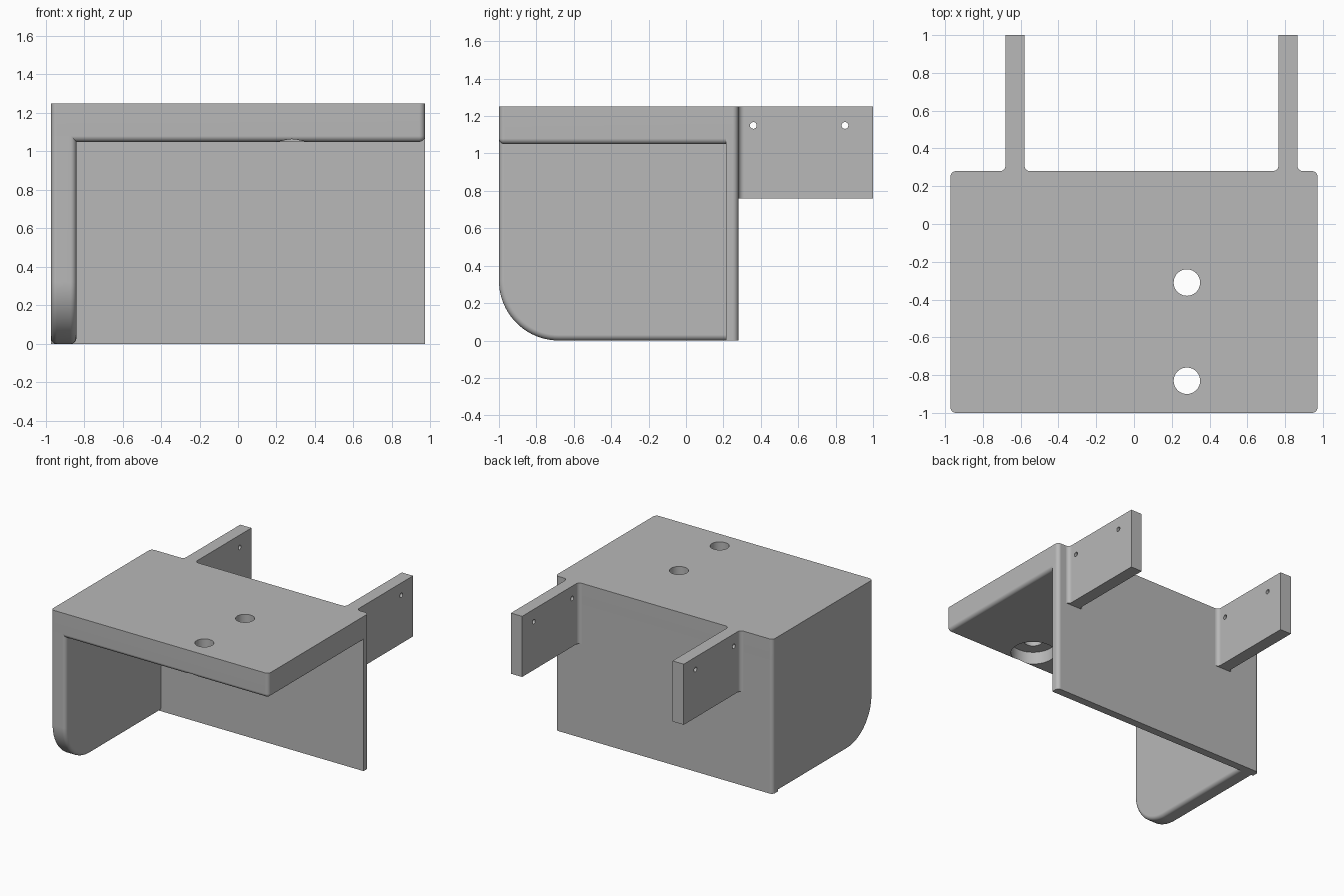
import bpy, bmesh, math
from mathutils import Matrix

default = bpy.data.objects.get("Cube")
if default:
    bpy.data.objects.remove(default, do_unlink=True)

W, FRONT, BACK, TOP = 0.972, -1.0, 0.28, 1.25
R = 0.03        # edge rounding
SEAM = 1.08     # height where the lower walls meet the top plate

grey = bpy.data.materials.new("plain grey")
grey.use_nodes = True
grey.diffuse_color = (0.48, 0.48, 0.48, 1)
grey.node_tree.nodes["Principled BSDF"].inputs["Base Color"].default_value = (0.48, 0.48, 0.48, 1)


def arc(cx, cy, r, a0, a1, n):
    """Points along an arc, angles in degrees."""
    angles = [math.radians(a0 + (a1 - a0) * i / n) for i in range(n + 1)]
    return [(cx + r * math.cos(a), cy + r * math.sin(a)) for a in angles]


def prism(name, outline, axis, lo, hi, rounded=None):
    """Extrude an outline along x or z, then round the edges picked by the rule."""
    bm = bmesh.new()
    place = (lambda p: (lo, p[0], p[1])) if axis == "x" else (lambda p: (p[0], p[1], lo))
    face = bm.faces.new([bm.verts.new(place(p)) for p in outline])
    ext = bmesh.ops.extrude_face_region(bm, geom=[face])
    shift = (hi - lo, 0, 0) if axis == "x" else (0, 0, hi - lo)
    bmesh.ops.translate(bm, vec=shift, verts=[g for g in ext["geom"] if isinstance(g, bmesh.types.BMVert)])
    bmesh.ops.recalc_face_normals(bm, faces=bm.faces)
    if rounded:
        picked = [e for e in bm.edges if rounded(e.verts[0].co, e.verts[1].co)]
        bmesh.ops.bevel(bm, geom=picked, offset=R, offset_type='OFFSET', segments=6,
                        profile=0.5, affect='EDGES', clamp_overlap=True)
        bmesh.ops.recalc_face_normals(bm, faces=bm.faces)
    mesh = bpy.data.meshes.new(name)
    bm.to_mesh(mesh)
    bm.free()
    mesh.materials.append(grey)
    obj = bpy.data.objects.new(name, mesh)
    bpy.context.collection.objects.link(obj)
    return obj


def activate(obj):
    bpy.ops.object.select_all(action='DESELECT')
    obj.select_set(True)
    bpy.context.view_layer.objects.active = obj


def drill(obj, centre, radius, length, axis):
    """Cut a round hole."""
    bm = bmesh.new()
    turn = Matrix.Rotation(math.pi / 2, 4, 'Y') if axis == "x" else Matrix()
    bmesh.ops.create_cone(bm, cap_ends=True, segments=48, radius1=radius, radius2=radius,
                          depth=length, matrix=Matrix.Translation(centre) @ turn)
    mesh = bpy.data.meshes.new("hole_cutter")
    bm.to_mesh(mesh)
    bm.free()
    mesh.materials.append(grey)
    cutter = bpy.data.objects.new("hole_cutter", mesh)
    bpy.context.collection.objects.link(cutter)
    cutter.hide_render = True
    activate(obj)
    mod = obj.modifiers.new("hole", 'BOOLEAN')
    mod.operation, mod.solver, mod.object = 'DIFFERENCE', 'EXACT', cutter
    bpy.ops.object.modifier_apply(modifier=mod.name)
    bpy.data.objects.remove(cutter, do_unlink=True)


def finish(obj):
    activate(obj)
    bpy.ops.object.shade_smooth_by_angle(angle=math.radians(35))
    mod = obj.modifiers.new("flat faces", 'WEIGHTED_NORMAL')
    mod.keep_sharp = True


def rect(x0, y0, x1, y1):
    return [(x0, y0), (x1, y0), (x1, y1), (x0, y1)]


# Top plate, rounded everywhere but its upper rim
plate = prism("top_plate", rect(-W, FRONT, W, BACK), "z", 1.05, TOP,
              lambda a, b: min(a.z, b.z) < 1.06)
for y in (-0.31, -0.83):
    drill(plate, (0.28, y, 1.15), 0.07, 0.6, "z")
    drill(plate, (0.28, y, 1.05), 0.165, 0.2, "z")
finish(plate)

# Back wall with rounded rear corners
wall = prism("back_wall", rect(-W, 0.215, W, BACK), "z", 0, SEAM,
             lambda a, b: abs(a.z - b.z) > 0.5 and a.y > 0.25)
finish(wall)

# Side wall with a large round lower front corner
outline = [(FRONT, SEAM)] + arc(FRONT + 0.32, 0.32, 0.32, 180, 270, 20) + [(0.25, 0), (0.25, SEAM)]
side = prism("side_wall", outline, "x", -W, -0.84,
             lambda a, b: abs(a.x - b.x) < 0.01 and a.y + b.y < 0.49 and a.z + b.z < 2 * SEAM - 0.02)
finish(side)

# Rear mounting arms with flared roots and screw holes
for name, x in (("right_arm", -0.63), ("left_arm", 0.815)):
    flare = arc(0.05 + R, BACK + R, R, 270, 180, 6)
    half = [(0.05 + R, 0.25)] + flare + [(0.05, 1.0)]
    outline = [(x + u, v) for u, v in half] + [(x - u, v) for u, v in reversed(half)]
    arm = prism(name, outline, "z", 0.76, TOP)
    for y in (0.36, 0.85):
        drill(arm, (x, y, 1.15), 0.018, 0.4, "x")
    finish(arm)
